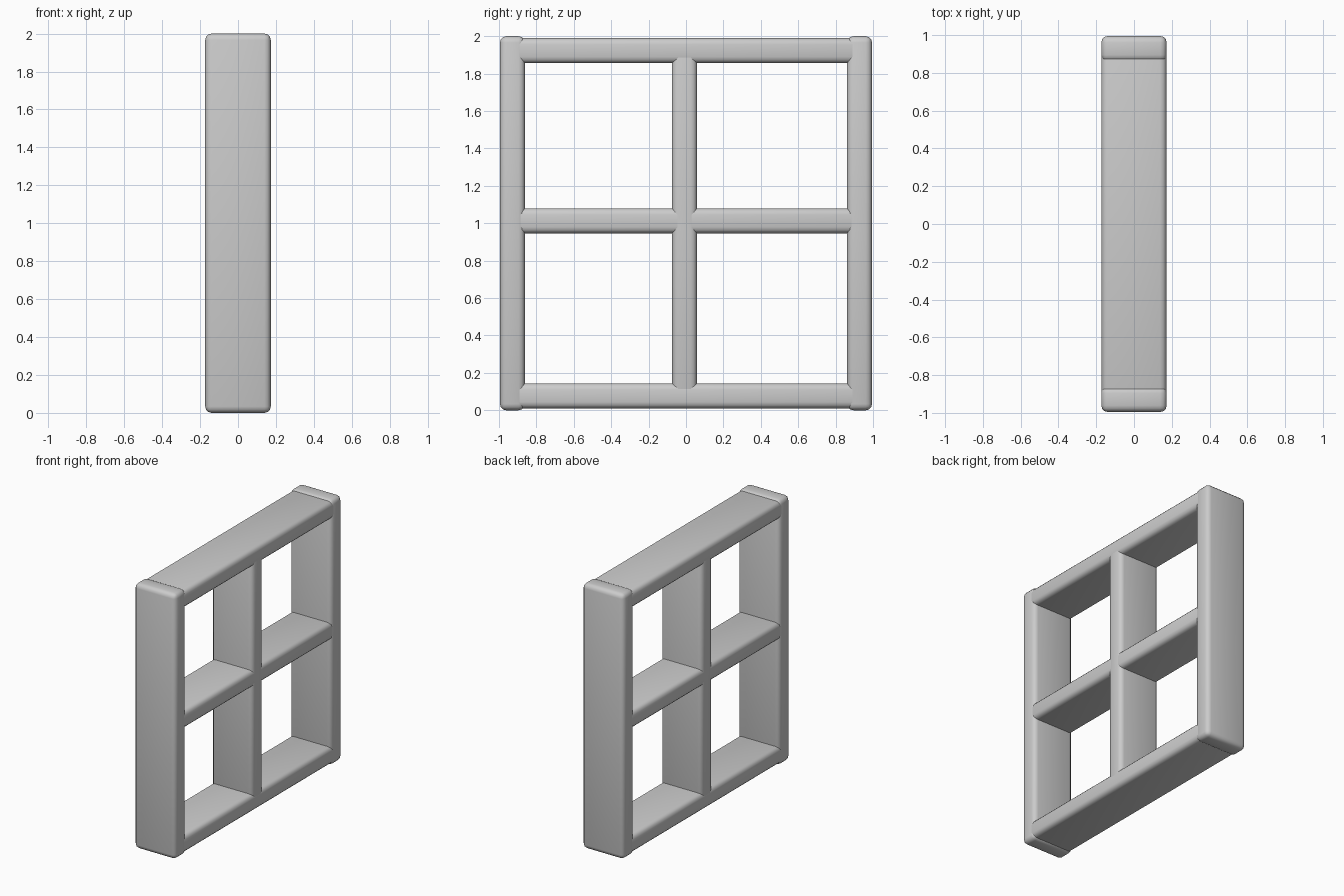
import bpy

if "Cube" in bpy.data.objects:
    bpy.data.objects.remove(bpy.data.objects["Cube"])

DEPTH = 0.346   # frame thickness along x
BAR = 0.134     # visible width of every bar


def bar(name, y0, y1, z0, z1, depth=DEPTH):
    """Box bar with rounded edges, spanning the given y and z ranges."""
    bpy.ops.mesh.primitive_cube_add(size=1, location=(0, (y0 + y1) / 2, (z0 + z1) / 2))
    ob = bpy.context.object
    ob.name = name
    ob.scale = (depth, y1 - y0, z1 - z0)
    bpy.ops.object.transform_apply(location=False, rotation=False, scale=True)
    bevel = ob.modifiers.new("rounded_edges", 'BEVEL')
    bevel.width = 0.034
    bevel.segments = 3
    bpy.ops.object.modifier_apply(modifier=bevel.name)
    bpy.ops.object.shade_smooth_by_angle()
    return ob


# Outer posts, full height
bar("left_post", -0.995, -0.995 + BAR, 0, 2)
bar("right_post", 0.995 - BAR, 0.995, 0, 2)

# Top and bottom rails, slightly inset from the post ends
bar("bottom_rail", -0.975, 0.975, 0.01, 0.01 + BAR, DEPTH - 0.002)
bar("top_rail", -0.975, 0.975, 1.99 - BAR, 1.99, DEPTH - 0.002)

# Crossing glazing bars
bar("vertical_glazing_bar", -0.008 - BAR / 2, -0.008 + BAR / 2, 0.06, 1.94, DEPTH - 0.004)
bar("horizontal_glazing_bar", -0.93, 0.93, 1.013 - BAR / 2, 1.013 + BAR / 2, DEPTH - 0.006)
